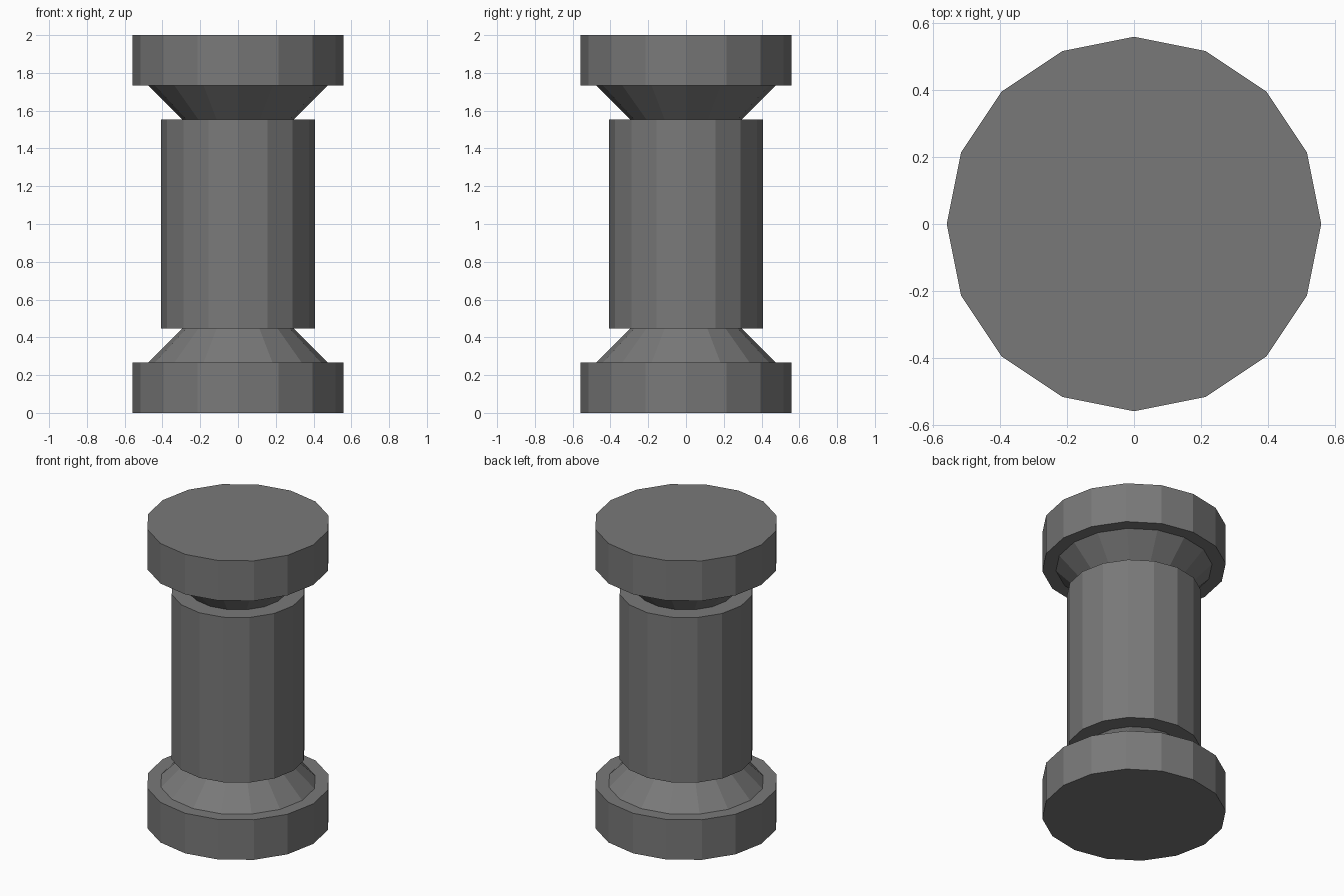
import bpy

cube = bpy.data.objects.get("Cube")
if cube:
    bpy.data.objects.remove(cube, do_unlink=True)

SIDES = 16

# One dark grey for the whole spool
grey = bpy.data.materials.new("dark_grey")
grey.use_nodes = True
colour = (0.19, 0.19, 0.19, 1)
grey.diffuse_color = colour
grey.node_tree.nodes["Principled BSDF"].inputs["Base Color"].default_value = colour


def frustum(name, z_low, z_high, r_low, r_high):
    """Flat-sided drum or cone between two heights."""
    bpy.ops.mesh.primitive_cone_add(
        vertices=SIDES, radius1=r_low, radius2=r_high,
        depth=z_high - z_low, location=(0, 0, (z_low + z_high) / 2))
    part = bpy.context.object
    part.name = name
    part.data.materials.append(grey)
    return part


# Flanges at both ends
frustum("bottom_flange", 0, 0.268, 0.558, 0.558)
frustum("top_flange", 1.732, 2, 0.558, 0.558)

# Tapered necks
frustum("bottom_neck", 0.268, 0.448, 0.475, 0.295)
frustum("top_neck", 1.552, 1.732, 0.295, 0.475)

# Central barrel
frustum("barrel", 0.448, 1.552, 0.408, 0.408)
